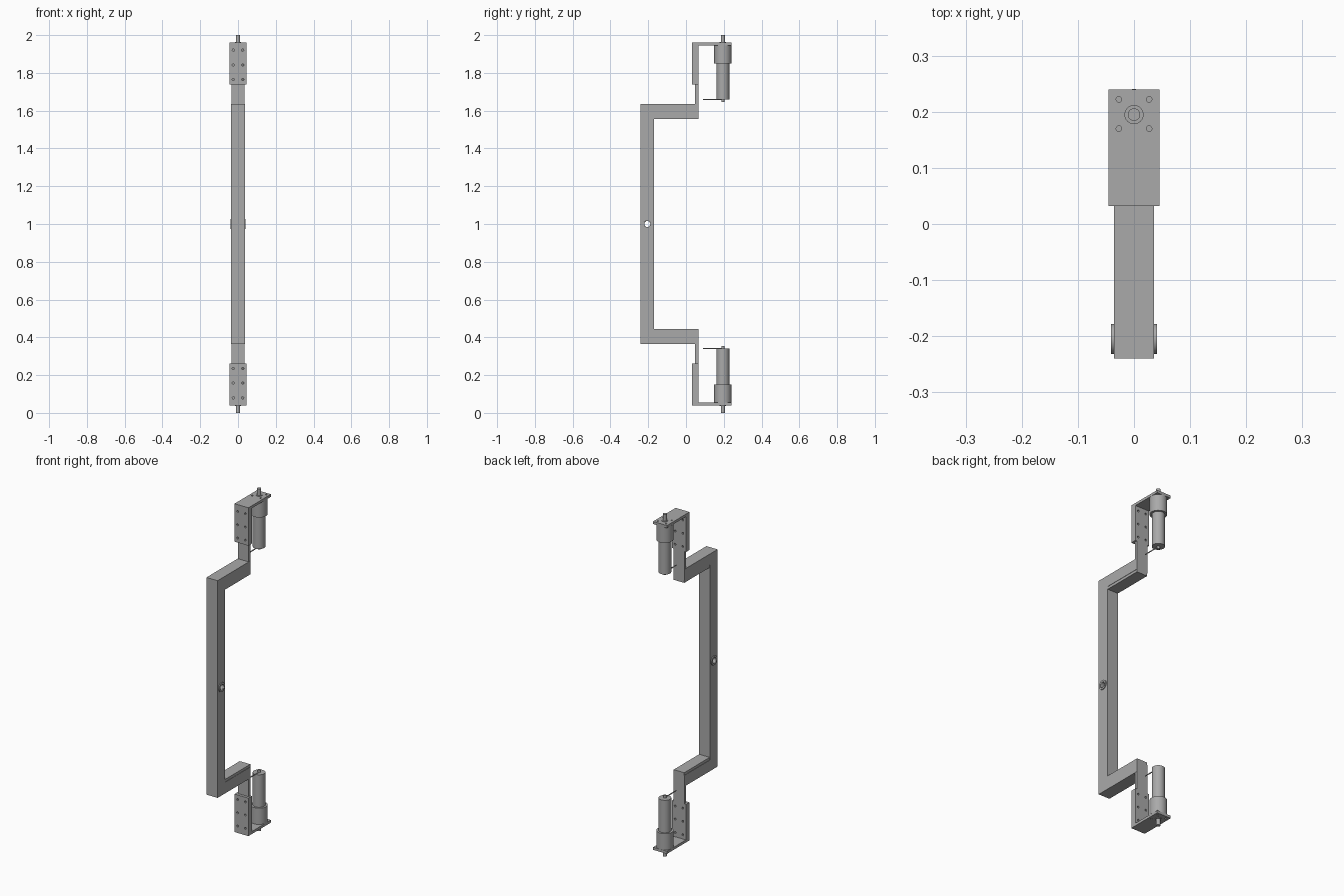
import bpy
import math

if "Cube" in bpy.data.objects:
    bpy.data.objects.remove(bpy.data.objects["Cube"])

GREY = (0.4, 0.4, 0.4, 1)
metal = bpy.data.materials.new("grey metal")
metal.use_nodes = True
metal.diffuse_color = GREY
metal.node_tree.nodes["Principled BSDF"].inputs["Base Color"].default_value = GREY


def finish(ob, name):
    ob.name = name
    ob.data.materials.clear()
    ob.data.materials.append(metal)
    return ob


def box(name, half_width, y, z):
    """Box centred on x, spanning the y and z ranges."""
    bpy.ops.mesh.primitive_cube_add(size=1, location=(0, sum(y) / 2, sum(z) / 2))
    ob = bpy.context.object
    ob.scale = (2 * half_width, y[1] - y[0], abs(z[1] - z[0]))
    bpy.ops.object.transform_apply(location=True, scale=True)
    return finish(ob, name)


def rod(name, radius, start, end, sides=32):
    """Cylinder between two points lying on one axis."""
    mid = [(a + b) / 2 for a, b in zip(start, end)]
    axis = max(range(3), key=lambda i: abs(end[i] - start[i]))
    turn = [(0, math.pi / 2, 0), (math.pi / 2, 0, 0), (0, 0, 0)][axis]
    bpy.ops.mesh.primitive_cylinder_add(vertices=sides, radius=radius, location=mid,
                                        depth=abs(end[axis] - start[axis]), rotation=turn)
    bpy.ops.object.transform_apply(location=True, rotation=True)
    bpy.ops.object.shade_smooth_by_angle()
    return finish(bpy.context.object, name)


def cut(ob, cutters):
    """Subtract each cutter, then delete it."""
    for cutter in cutters:
        mod = ob.modifiers.new("hole", "BOOLEAN")
        mod.operation = "DIFFERENCE"
        mod.solver = "EXACT"
        mod.object = cutter
        bpy.context.view_layer.objects.active = ob
        bpy.ops.object.modifier_apply(modifier=mod.name)
        bpy.data.objects.remove(cutter)


PIVOT_Y = -0.205
MOTOR_Y = 0.195

# Upright bar with a pivot hole through it
bar = box("upright_bar", 0.036, (-0.24, -0.17), (0.365, 1.635))
cut(bar, [rod("cutter", 0.016, (-0.1, PIVOT_Y, 1), (0.1, PIVOT_Y, 1))])

# Raised rings around the pivot hole
for side, label in ((1, "left"), (-1, "right")):
    ring = rod(label + "_pivot_ring", 0.027, (side * 0.034, PIVOT_Y, 1), (side * 0.041, PIVOT_Y, 1))
    cut(ring, [rod("cutter", 0.016, (-0.1, PIVOT_Y, 1), (0.1, PIVOT_Y, 1))])


def end_assembly(label, sign):
    """Arm, bracket and motor, with heights measured from the middle."""
    def h(v):
        return 1 + sign * v

    def zs(a, b):
        return tuple(sorted((h(a), h(b))))

    def upright(name, radius, a, b, sides=32):
        return rod(label + name, radius, (0, MOTOR_Y, h(a)), (0, MOTOR_Y, h(b)), sides)

    # Arm with a narrower inner rib, and the tab that carries the bracket
    box(label + "_arm", 0.036, (-0.17, 0.065), zs(0.57, 0.635))
    box(label + "_arm_rib", 0.034, (-0.17, 0.065), zs(0.555, 0.57))
    box(label + "_tab", 0.035, (0.048, 0.065), zs(0.635, 0.74))

    # Bracket: wall with six bolt holes
    wall = box(label + "_bracket_wall", 0.045, (0.032, 0.065), zs(0.738, 0.945))
    cut(wall, [rod("cutter", 0.006, (x, 0, h(v)), (x, 0.1, h(v)), 12)
               for x in (-0.025, 0.025) for v in (0.765, 0.842, 0.92)])

    # Bracket: motor plate with four screw holes
    plate = box(label + "_motor_plate", 0.045, (0.032, 0.24), zs(0.945, 0.96))
    cut(plate, [rod("cutter", 0.005, (x, y, h(0.93)), (x, y, h(0.98)), 12)
                for x in (-0.027, 0.027) for y in (0.17, 0.222)])

    # Motor
    upright("_gearbox", 0.0455, 0.85, 0.945)
    upright("_motor_body", 0.034, 0.66, 0.85)
    upright("_motor_tail", 0.008, 0.645, 0.66, 16)
    upright("_shaft_collar", 0.017, 0.95, 0.963)
    upright("_shaft", 0.011, 0.96, 1.0, 24)
    rod(label + "_motor_lead", 0.003, (0, 0.09, h(0.659)), (0, MOTOR_Y, h(0.659)), 8)


end_assembly("upper", 1)
end_assembly("lower", -1)
